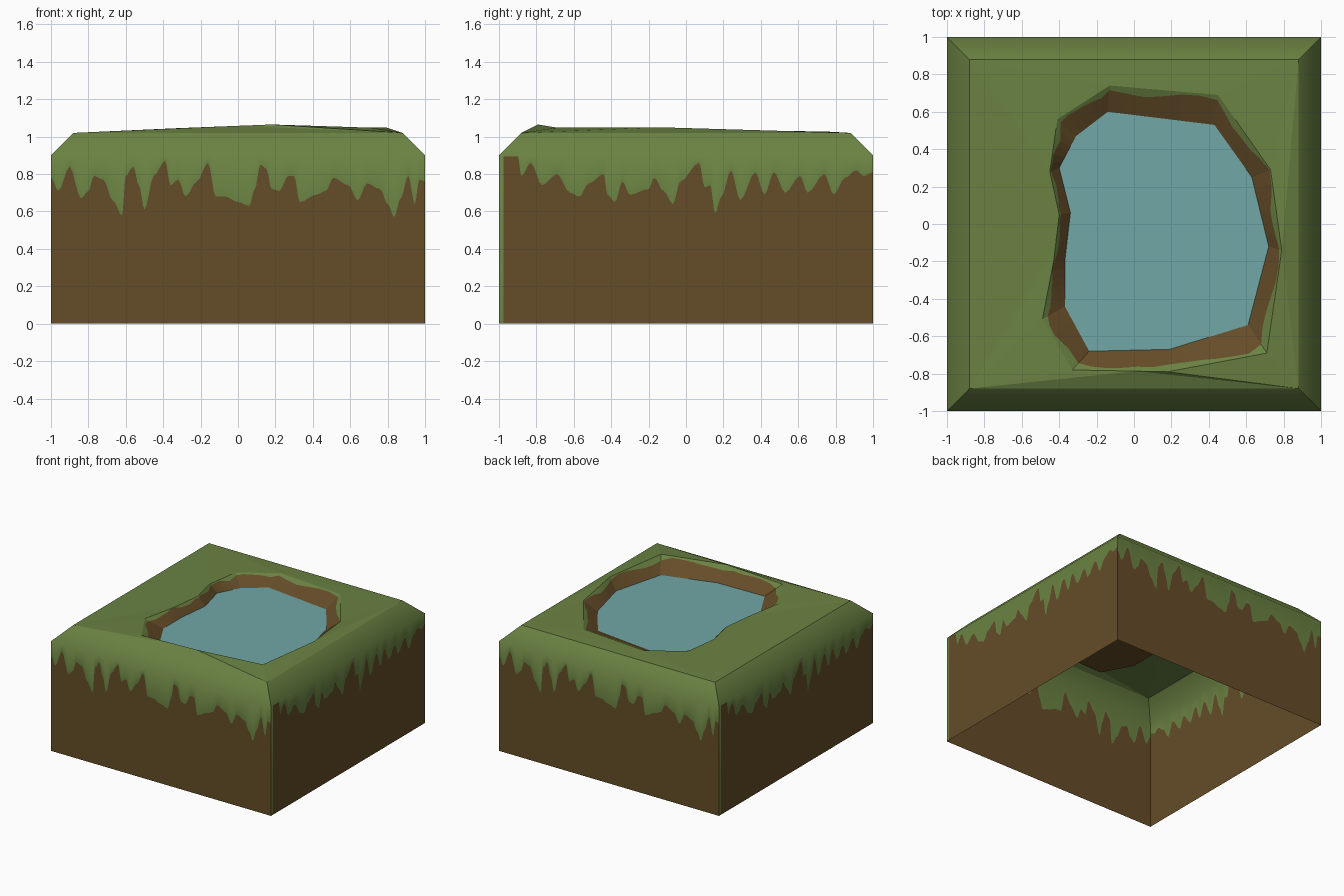
import bpy, bmesh, math, random
from mathutils import Vector

if "Cube" in bpy.data.objects:
    bpy.data.objects.remove(bpy.data.objects["Cube"])

random.seed(4)


def material(name, rgb):
    m = bpy.data.materials.new(name)
    m.diffuse_color = (*rgb, 1)
    m.use_nodes = True
    m.node_tree.nodes["Principled BSDF"].inputs["Base Color"].default_value = m.diffuse_color
    return m


GRASS = material("grass green", (0.145, 0.225, 0.055))
DIRT = material("dirt brown", (0.130, 0.073, 0.021))
WATER = material("water blue", (0.165, 0.385, 0.385))


def finish(name, bm, mats, smooth=False, face_up=False):
    bm.normal_update()
    for f in bm.faces:
        f.smooth = smooth
        if face_up and f.normal.z < 0:
            f.normal_flip()
    me = bpy.data.meshes.new(name)
    bm.to_mesh(me)
    bm.free()
    for m in mats:
        me.materials.append(m)
    ob = bpy.data.objects.new(name, me)
    bpy.context.collection.objects.link(ob)
    return ob


# Lower edge of the dripping grass: position along the side, height
DRIPS_A = [
    (-1, .78), (-.96, .71), (-.90, .84), (-.84, .67), (-.80, .71), (-.77, .79), (-.72, .77),
    (-.67, .66), (-.62, .58), (-.60, .79), (-.56, .84), (-.53, .74), (-.50, .61), (-.45, .79),
    (-.39, .87), (-.36, .74), (-.32, .77), (-.28, .68), (-.22, .76), (-.16, .86), (-.12, .68),
    (-.07, .68), (.00, .65), (.06, .63), (.09, .72), (.12, .85), (.15, .83), (.18, .72),
    (.22, .71), (.27, .79), (.30, .79), (.33, .65), (.42, .69), (.47, .71), (.51, .78),
    (.59, .74), (.64, .66), (.69, .75), (.76, .72), (.80, .64), (.835, .57), (.87, .67),
    (.91, .79), (.945, .64), (.97, .77), (1, .76)]
DRIPS_B = [
    (-1, .002), (-.977, .002), (-.975, .895), (-.90, .895), (-.88, .79), (-.83, .86),
    (-.77, .74), (-.69, .80), (-.62, .70), (-.57, .68), (-.52, .75), (-.44, .80), (-.42, .69),
    (-.38, .65), (-.34, .76), (-.30, .69), (-.20, .72), (-.17, .78), (-.12, .71), (-.07, .64),
    (-.03, .76), (.07, .86), (.10, .73), (.13, .74), (.155, .59), (.19, .68), (.24, .82),
    (.29, .66), (.37, .81), (.42, .69), (.47, .81), (.53, .70), (.61, .79), (.65, .70),
    (.74, .80), (.79, .69), (.85, .78), (.91, .82), (.95, .79), (1, .81)]

INSET, EDGE_Z, TOP_Z = 0.88, 0.90, 1.02


def smooth_line(points, n=4):
    out = []
    for (x0, z0), (x1, z1) in zip(points, points[1:]):
        for i in range(n):
            t = i / n
            out.append((x0 + (x1 - x0) * t, z0 + (z1 - z0) * t * t * (3 - 2 * t)))
    return out + [points[-1]]


def block_side(name, drips, turns):
    """Dirt wall, dripping grass and sloped grass shoulder of one side."""
    bm = bmesh.new()
    c, s = [(1, 0), (0, 1), (-1, 0), (0, -1)][turns]
    columns = []
    for x, z in smooth_line(drips):
        col = [(x, -1, 0), (x, -1, z), (x, -1, EDGE_Z), (x * INSET, -INSET, TOP_Z)]
        columns.append([bm.verts.new((c * a - s * b, s * a + c * b, h)) for a, b, h in col])
    for left, right in zip(columns, columns[1:]):
        for row in range(3):
            f = bm.faces.new((left[row], right[row], right[row + 1], left[row + 1]))
            f.material_index = 0 if row == 0 else 1
    finish(name, bm, [DIRT, GRASS], smooth=True)


for i, name in enumerate(("front_side", "right_side", "back_side", "left_side")):
    block_side(name, DRIPS_B if i % 2 else DRIPS_A, i)

# Pond outlines: raised grass rim and the waterline below it
RIM = [(-.13, .74, 1.028), (.45, .69, 1.028), (.73, .29, 1.035), (.79, -.14, 1.05),
       (.71, -.69, 1.048), (.18, -.79, 1.065), (-.33, -.78, 1.045), (-.49, -.51, 1.035),
       (-.43, -.20, 1.03), (-.40, .05, 1.03), (-.45, .28, 1.03), (-.41, .56, 1.028)]
WATERLINE = [(-.14, .60), (.43, .53), (.63, .25), (.72, -.12), (.61, -.54), (.19, -.67),
             (-.24, -.68), (-.37, -.44), (-.37, -.20), (-.34, .06), (-.40, .30), (-.31, .47)]
WATER_Z, FLOOR_Z = 0.96, 0.915


def subdivide(loop, n=6):
    out = []
    for a, b in zip(loop, loop[1:] + loop[:1]):
        out += [Vector(a).lerp(Vector(b), i / n) for i in range(n)]
    return out


rim = subdivide(RIM)
water = subdivide([(x, y, WATER_Z) for x, y in WATERLINE])
# Wavy border between grass lip and dirt bank
lip = [r.lerp(w, 0.2 + 0.12 * math.sin(i * 0.9) + random.uniform(-.06, .08))
       for i, (r, w) in enumerate(zip(rim, water))]
floor = [Vector((0.12 + (p.x - 0.12) * 0.99, p.y * 0.99, FLOOR_Z)) for p in water]


def closed_edges(bm, points):
    vs = [bm.verts.new(p) for p in points]
    return [bm.edges.new((a, b)) for a, b in zip(vs, vs[1:] + vs[:1])]


# Grass top with the pond opening
bm = bmesh.new()
square = [(-INSET, -INSET, TOP_Z), (INSET, -INSET, TOP_Z),
          (INSET, INSET, TOP_Z), (-INSET, INSET, TOP_Z)]
edges = closed_edges(bm, square) + closed_edges(bm, rim)
bmesh.ops.triangle_fill(bm, use_beauty=True, use_dissolve=False, edges=edges, normal=(0, 0, 1))
finish("grass_top", bm, [GRASS], face_up=True)

# Pond bank: grass lip, dirt slope and dirt floor
bm = bmesh.new()
loops = [[bm.verts.new(p) for p in ring] for ring in (rim, lip, water, floor)]
for row, (a, b) in enumerate(zip(loops, loops[1:])):
    for i in range(len(a)):
        j = (i + 1) % len(a)
        f = bm.faces.new((a[i], b[i], b[j], a[j]))
        f.material_index = 1 if row == 0 else 0
bm.faces.new(loops[3])
finish("pond_bank", bm, [DIRT, GRASS], face_up=True)

# Water surface
bm = bmesh.new()
bm.faces.new([bm.verts.new((x, y, WATER_Z)) for x, y in WATERLINE])
finish("pond_water", bm, [WATER], face_up=True)
